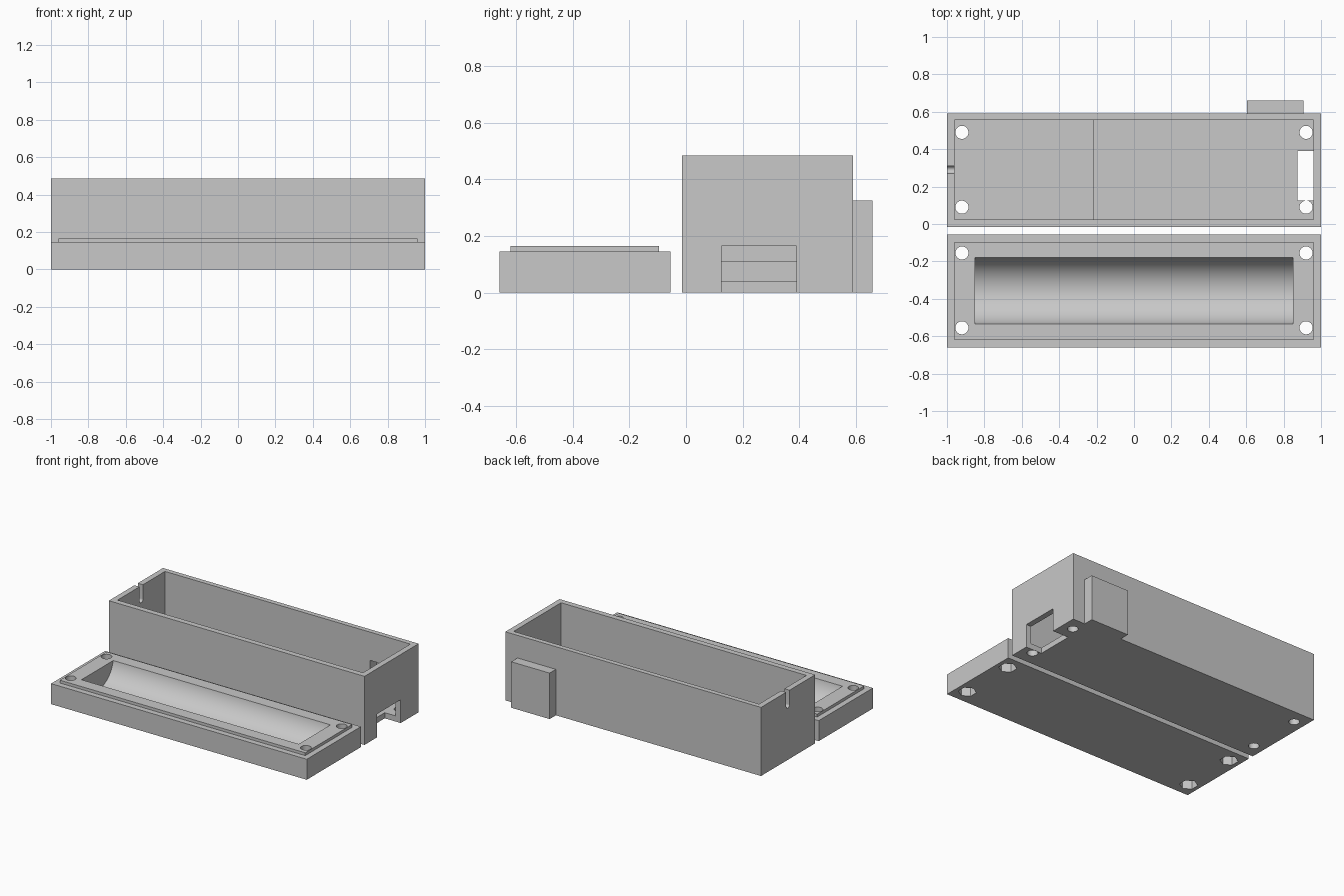
import bpy
from math import pi, radians, hypot

cube = bpy.data.objects.get("Cube")
if cube:
    bpy.data.objects.remove(cube, do_unlink=True)

grey = bpy.data.materials.new("light_grey")
grey.use_nodes = True
grey.diffuse_color = (0.58, 0.58, 0.58, 1)
grey.node_tree.nodes["Principled BSDF"].inputs["Base Color"].default_value = (0.58, 0.58, 0.58, 1)


def box(name, x, y, z):
    """Box from its (low, high) range on each axis."""
    ranges = (x, y, z)
    bpy.ops.mesh.primitive_cube_add(size=1, location=[(a + b) / 2 for a, b in ranges])
    ob = bpy.context.object
    ob.name = name
    ob.scale = [b - a for a, b in ranges]
    bpy.ops.object.transform_apply(location=False, rotation=False, scale=True)
    ob.data.materials.append(grey)
    return ob


def rod(name, radius, length, centre, sides=32, along_x=False):
    bpy.ops.mesh.primitive_cylinder_add(vertices=sides, radius=radius, depth=length, location=centre,
                                        rotation=(0, pi / 2 if along_x else 0, 0))
    ob = bpy.context.object
    ob.name = name
    ob.data.materials.append(grey)
    return ob


def combine(target, tool, operation="DIFFERENCE"):
    """Apply a boolean and discard the tool."""
    mod = target.modifiers.new("combine", "BOOLEAN")
    mod.operation = operation
    mod.solver = "EXACT"
    mod.object = tool
    bpy.ops.object.select_all(action="DESELECT")
    bpy.context.view_layer.objects.active = target
    target.select_set(True)
    bpy.ops.object.modifier_apply(modifier=mod.name)
    bpy.data.objects.remove(tool, do_unlink=True)


def finish(ob):
    bpy.ops.object.select_all(action="DESELECT")
    bpy.context.view_layer.objects.active = ob
    ob.select_set(True)
    bpy.ops.object.shade_smooth_by_angle(angle=radians(30))


SCREW_X = (-0.92, 0.92)

# Case: outer block with a housing on the back
case = box("case", (-1, 1), (-0.015, 0.59), (0, 0.485))
combine(case, box("back_housing", (0.605, 0.905), (0.5, 0.66), (0, 0.325)), "UNION")

# Cavity: raised floor on one side, lower floor on the other
combine(case, box("upper_cavity", (-0.96, 0.96), (0.025, 0.555), (0.11, 0.6)))
combine(case, box("lower_cavity", (-0.215, 0.96), (0.025, 0.555), (0.04, 0.3)))

# Pocket inside the back housing, and the port opening in the end wall and floor
combine(case, box("housing_pocket", (0.645, 0.865), (0.5, 0.625), (0.04, 0.285)))
combine(case, box("port_opening", (0.875, 1.1), (0.125, 0.39), (-0.1, 0.165)))

# Round-bottomed cable slot in the other end wall
slot = box("cable_slot", (-1.1, -0.9), (0.271, 0.309), (0.384, 0.6))
combine(slot, rod("slot_round", 0.019, 0.2, (-1, 0.29, 0.384), 32, True), "UNION")
combine(case, slot)

# Screw holes through the case floor
for x in SCREW_X:
    for y in (0.09, 0.49):
        combine(case, rod("screw_hole", 0.035, 0.5, (x, y, 0)))
finish(case)

# Lid: plate with a raised locating lip
lid = box("lid", (-1, 1), (-0.66, -0.055), (0, 0.145))
combine(lid, box("lid_lip", (-0.96, 0.96), (-0.62, -0.095), (0.1, 0.165)), "UNION")

# Cylindrical trough along the lid
trough_z = 0.2
trough_radius = hypot(0.1775, trough_z - 0.165)
combine(lid, rod("trough", trough_radius, 1.7, (0, -0.3575, trough_z), 128, True))

# Screw holes with hexagonal nut recesses underneath
for x in SCREW_X:
    for y in (-0.555, -0.155):
        combine(lid, rod("screw_hole", 0.035, 0.6, (x, y, 0.1)))
        combine(lid, rod("nut_recess", 0.059, 0.12, (x, y, 0), 6))
finish(lid)
